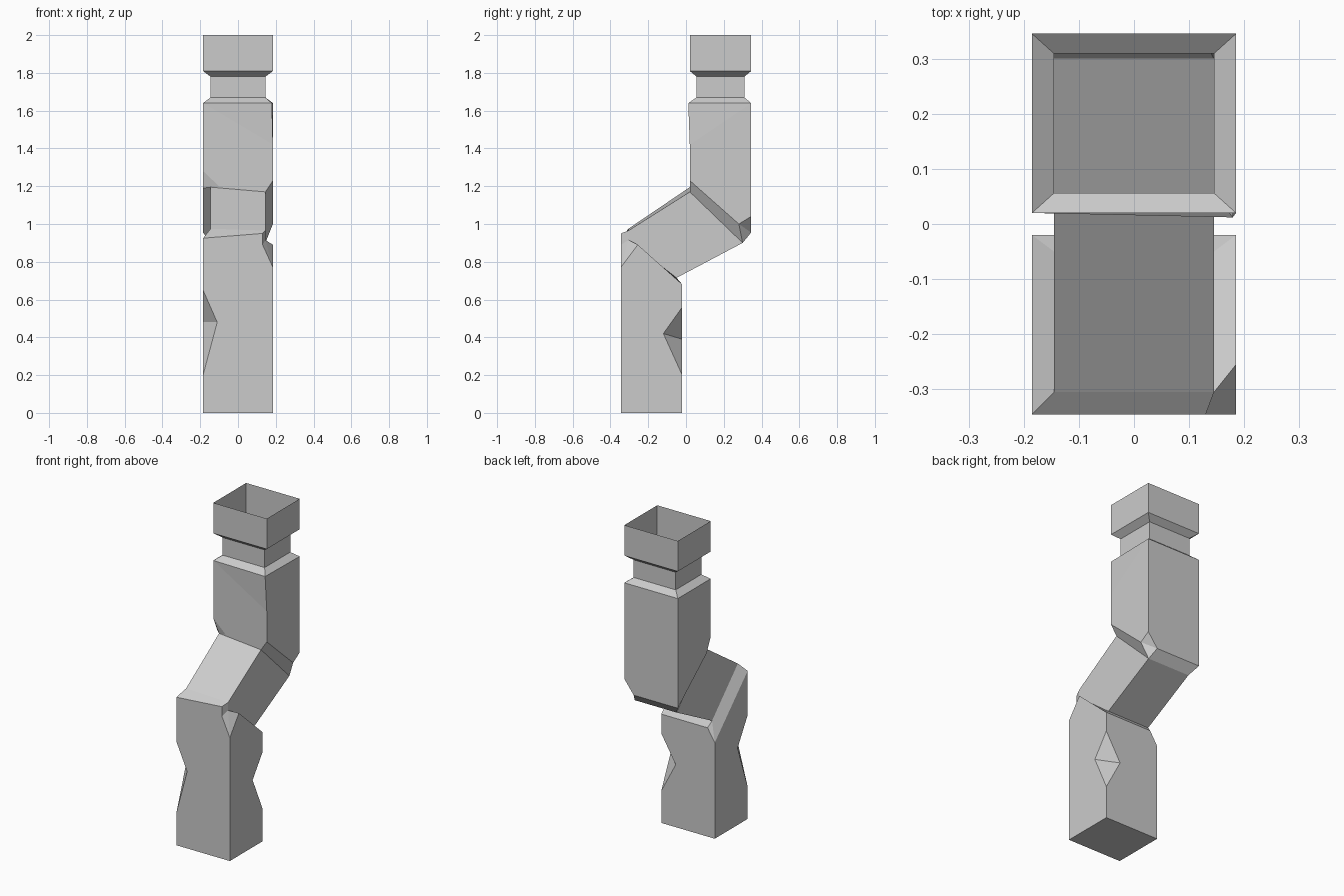
import bpy, bmesh

if "Cube" in bpy.data.objects:
    bpy.data.objects.remove(bpy.data.objects["Cube"])

V = {}

# Lower block: a/b/c/d = front-left, front-right, back-right, back-left edges
X, F, B = 0.185, -0.345, -0.02
V.update({
    "a0": (-X, F, 0), "b0": (X, F, 0), "c0": (X, B, 0), "d0": (-X, B, 0),
    # chipped front-left edge
    "a1": (-X, F, .20), "a2": (-.11, F, .48), "a3": (-X, -.245, .48), "a4": (-X, F, .65), "a5": (-X, F, .925),
    # chipped back-right edge
    "c1": (X, B, .20), "c2": (X, -.12, .42), "c3": (.085, B, .39), "c4": (X, B, .56), "c5": (X, B, .68),
    # broken top corners
    "b1": (X, F, .77), "b2": (.13, F, .89), "b3": (.13, F, .95), "b4": (X, -.255, .89),
    "d1": (-X, B, .60), "d2": (-.135, B, .68),
})

# Slanted middle tube: p = lower end, q = upper end
I = 0.145
V.update({
    "p0": (-I, -.305, .975), "p1": (I, -.305, .965), "p2": (I, -.305, .915), "p3": (I, -.05, .715), "p4": (-I, -.05, .715),
    "q0": (-I, .02, 1.195), "q1": (I, .02, 1.17), "q2": (I, .30, .90), "q3": (-I, .30, .90),
})

# Upper block lower rim with broken corners
F2, B2 = 0.02, 0.345
V.update({
    "e0": (-.10, F2, 1.20), "e1": (-X, F2, 1.28), "e2": (-X, .06, 1.19),
    "f0": (X, F2, 1.23), "f1": (X, F2, 1.42),
    "g0": (X, .28, 1.0), "g1": (X, B2, 1.04), "g2": (.12, B2, .955), "h0": (-X, B2, .955),
})

# Square neck rings: shoulder, neck, flared open rim
for name, z, inset in (("r", 1.64, 0), ("s", 1.67, .04), ("t", 1.78, .04), ("u", 1.81, 0), ("v", 2.0, 0)):
    x, f, b = X - inset, F2 + inset * .9, B2 - inset * .9
    for i, (px, py) in enumerate(((-x, f), (x, f), (x, b), (-x, b))):
        V[name + str(i)] = (px, py, z)
V["r1"] = (.179, .012, 1.64)

faces = [
    # lower block walls
    "a0 d0 c0 b0", "a0 b0 b1 b2 b3 a5 a4 a2 a1", "b0 c0 c1 c2 c4 c5 b4 b1",
    "c0 d0 d1 d2 c5 c4 c3 c1", "d0 a0 a1 a3 a4 a5 d1",
    # chips
    "a1 a2 a3", "a2 a4 a3", "c1 c3 c2", "c2 c3 c4", "b3 b2 p2 p1", "b2 b1 p2", "b1 b4 p2",
    # lower joint
    "a5 b3 p1 p0", "p2 b4 c5 p3", "p3 c5 d2 p4", "p4 d2 d1", "p4 d1 a5 p0",
    # middle tube
    "p0 p1 q1 q0", "p1 p2 p3 q2 q1", "p3 p4 q3 q2", "p4 p0 q0 q3",
    # upper joint
    "e0 f0 q1 q0", "e1 e0 q0 e2", "f0 g0 q2 q1", "g0 g1 g2", "g0 g2 q2", "g2 h0 q3 q2", "h0 e2 q0 q3",
    # upper block walls
    "e1 e0 f0 f1 r0", "f1 r1 r0", "f0 g0 g1 r2 f1", "f1 r2 r1", "g1 g2 h0 r3 r2", "h0 e2 e1 r0 r3",
]
# neck walls, loft between rings
for lo, hi in zip("rstu", "stuv"):
    for i in range(4):
        j = (i + 1) % 4
        faces.append(f"{lo}{i} {lo}{j} {hi}{j} {hi}{i}")

bm = bmesh.new()
bv = {k: bm.verts.new(co) for k, co in V.items()}
for f in faces:
    bm.faces.new([bv[k] for k in f.split()])
bmesh.ops.recalc_face_normals(bm, faces=bm.faces[:])
mesh = bpy.data.meshes.new("bent_square_column")
bm.to_mesh(mesh)
bm.free()
bpy.context.collection.objects.link(bpy.data.objects.new("bent_square_column", mesh))
